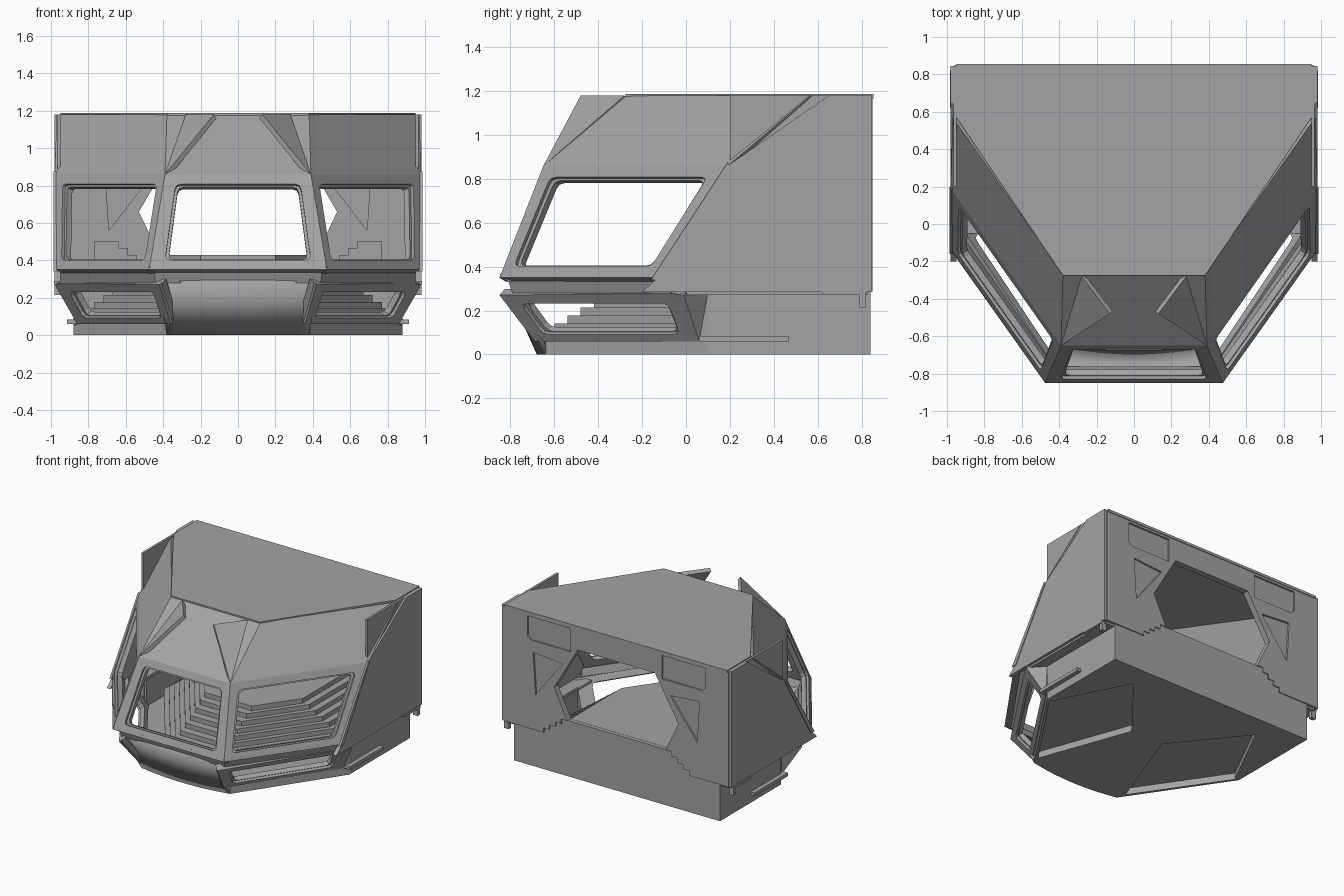
import bpy
import bmesh
from mathutils import Vector
from mathutils.geometry import normal as polygon_normal

default_cube = bpy.data.objects.get("Cube")
if default_cube:
    bpy.data.objects.remove(default_cube, do_unlink=True)

hull_grey = bpy.data.materials.new("hull_grey")
hull_grey.use_nodes = True
colour = (0.37, 0.37, 0.37, 1)
hull_grey.diffuse_color = colour
hull_grey.node_tree.nodes["Principled BSDF"].inputs["Base Color"].default_value = colour

CENTRE = Vector((0, 0.1, 0.6))


def finish(bm, name):
    bmesh.ops.recalc_face_normals(bm, faces=bm.faces[:])
    mesh = bpy.data.meshes.new(name)
    bm.to_mesh(mesh)
    bm.free()
    mesh.materials.append(hull_grey)
    obj = bpy.data.objects.new(name, mesh)
    bpy.context.scene.collection.objects.link(obj)
    return obj


def flip(points):
    return [(-x, y, z) for x, y, z in points]


def plate(name, outline, thickness, holes=(), sink=0):
    """Flat panel with holes, thickened towards the middle of the cabin."""
    outline = [Vector(p) for p in outline]
    direction = polygon_normal(outline)
    if direction.dot(CENTRE - outline[0]) < 0:
        direction.negate()
    bm = bmesh.new()
    for loop in [outline, *holes]:
        ring = [bm.verts.new(Vector(p) + direction * sink) for p in loop]
        for a, b in zip(ring, ring[1:] + ring[:1]):
            bm.edges.new((a, b))
    bmesh.ops.triangle_fill(bm, edges=bm.edges[:], use_beauty=True, normal=direction)
    faces, verts = bm.faces[:], bm.verts[:]
    rim = [tuple(e.verts) for e in bm.edges if len(e.link_faces) == 1]
    back = {v: bm.verts.new(v.co + direction * thickness) for v in verts}
    for face in faces:
        bm.faces.new([back[v] for v in reversed(face.verts)])
    for a, b in rim:
        bm.faces.new((a, b, back[b], back[a]))
    return finish(bm, name)


def pair(name, outline, thickness, holes=(), sink=0):
    plate("left_" + name, outline, thickness, holes, sink)
    plate("right_" + name, flip(outline), thickness, [flip(h) for h in holes], sink)


def box(name, low, high):
    bm = bmesh.new()
    bmesh.ops.create_cube(bm, size=1)
    low, high = Vector(low), Vector(high)
    for v in bm.verts:
        v.co = (low + high) / 2 + v.co * (high - low)
    return finish(bm, name)


def box_pair(name, low, high):
    box("left_" + name, low, high)
    box("right_" + name, (-high[0], *low[1:]), (-low[0], *high[1:]))


def rounded(points, radius):
    """Replace each corner with a short three-point curve."""
    result = []
    points = [Vector(p) for p in points]
    for i, p in enumerate(points):
        a = p + (points[i - 1] - p).normalized() * radius
        b = p + (points[(i + 1) % len(points)] - p).normalized() * radius
        result += [a, (a + b + p * 2) / 4, b]
    return [tuple(p) for p in result]


def quad_hole(quad, left, right, low, high, radius=0.03):
    """Rounded opening given by fractions across a quad (bottom pair, top pair)."""
    a, b, c, d = [Vector(p) for p in quad]

    def at(u, v):
        return a.lerp(b, u).lerp(d.lerp(c, u), v)
    return rounded([at(left, low), at(right, low), at(right, high), at(left, high)], radius)


def window(name, quad, left, right, low, high, both=False):
    make = pair if both else plate
    rim = 0.018
    make(name + "_outer_frame", quad, rim, [quad_hole(quad, left - rim, right + rim, low - rim, high + rim)])
    make(name + "_inner_frame", quad, 0.035, [quad_hole(quad, left, right, low, high)], rim)


def symmetric(half):
    """Close a half outline that runs from one side of the mid plane."""
    return half + [(-a, b) for a, b in reversed(half)]


def at_depth(points, y, side=1):
    return [(x * side, y, z) for x, z in points]


def at_height(points, z, side=1):
    return [(x * side, y, z) for x, y in points]


def across(a, b):
    """Quad spanning the middle: lower edge through a, upper edge through b."""
    return [flip([a])[0], a, b, flip([b])[0]]


# Corner points shared by the faceted hull panels
sill_front, sill_rear = (0.475, -0.85, 0.35), (0.98, -0.14, 0.35)
brow_front, brow_rear = (0.39, -0.65, 0.86), (0.98, 0.19, 0.86)
roof_front, roof_rear = (0.38, -0.27, 1.18), (0.97, 0.57, 1.18)
lip_front, lip_rear = (0.45, -0.81, 0.335), (0.96, -0.09, 0.335)
band_front, band_rear = (0.44, -0.79, 0.28), (0.95, -0.07, 0.28)
pod_top_front, pod_top_rear = (0.42, -0.85, 0.27), (0.98, -0.01, 0.27)
pod_low_front, pod_low_rear = (0.36, -0.69, 0.06), (0.86, 0.06, 0.06)

# Window frames of the main cabin
window("front_window", across(sill_front, brow_front), 0.1, 0.9, 0.12, 0.88)
window("side_window", [sill_front, sill_rear, brow_rear, brow_front], 0.08, 0.91, 0.12, 0.88, True)

# Sloped brow panels and roof
plate("front_brow", across(brow_front, roof_front), 0.035)
pair("side_brow", [brow_front, brow_rear, roof_rear, roof_front], 0.03)
half_roof = [(0.38, -0.275), (0.95, 0.57), (0.95, 0.855)]
plate("roof", at_height(symmetric(half_roof), 1.187), 0.02)
pair("brow_fin", [brow_front, (0.13, -0.48, 1.18), (0.28, -0.28, 1.18)], 0.028)

# Upright side walls, each with a thinner triangular fin set back above the seam
wall = [(-0.14, 0.34), (0.19, 0.86), (0.65, 1.18), (0.845, 1.18), (0.845, 0.285), (-0.2, 0.285)]
pair("side_wall", [(0.98, y, z) for y, z in wall], 0.03)
fin = [(0.2, 0.85), (0.2, 1.18), (0.66, 1.18)]
pair("wall_fin", [(0.966, y, z) for y, z in fin], 0.018)
post = [(-0.16, 0.34), (0.19, 0.875), (0.2, 0.86), (-0.12, 0.34)]
pair("rear_window_post", [(0.986, y, z) for y, z in post], 0.02)
box_pair("wall_foot", (0.94, 0.79, 0.215), (0.98, 0.82, 0.29))
box_pair("wall_foot_rail", (0.94, 0.62, 0.27), (0.985, 0.82, 0.29))

# Rear bulkhead: hexagonal doorway, stepped foot, recessed panels
floor_top, tread, riser = 0.43, 0.05, 0.036
steps = [(0.42, floor_top)]
for i in range(4):
    x, z = steps[-1]
    steps += [(x + tread, z), (x + tread, z - riser)]
foot = steps[-1][1]
doorway = [(0.33, 1.0), (0.53, 0.66)]
arch = symmetric(doorway + steps + [(0.96, foot), (0.96, 1.17)])
triangle = [(0.46, 0.86), (0.71, 0.88), (0.69, 0.56)]
locker = [(0.39, 1.15), (0.76, 1.15), (0.76, 1.0), (0.73, 0.97), (0.39, 0.97)]


def bulkhead_layer(name, y, thickness, cuts):
    holes = [at_depth(c, y, side) for c in cuts for side in (1, -1)]
    plate(name, at_depth(arch, y), thickness, holes)


bulkhead_layer("bulkhead_rear_skin", 0.85, 0.014, [triangle, locker])
bulkhead_layer("bulkhead_core", 0.836, 0.02, [])
bulkhead_layer("bulkhead_inner_skin", 0.816, 0.014, [triangle])
lower_back = symmetric(steps + [(0.88, foot), (0.88, 0)])
plate("lower_back_wall", at_depth(lower_back, 0.842), 0.03)

# Overhanging lip and upright sill band under the windows
plate("front_sill_lip", across(lip_front, sill_front), 0.02)
pair("side_sill_lip", [lip_front, lip_rear, sill_rear, sill_front], 0.02)
plate("front_sill_band", across(band_front, lip_front), 0.03)
pair("side_sill_band", [band_front, band_rear, lip_rear, lip_front], 0.03)

# Lower window pods
window("pod", [pod_low_front, pod_low_rear, pod_top_rear, pod_top_front], 0.1, 0.88, 0.17, 0.8, True)
pair("pod_top", [pod_top_front, pod_top_rear, band_rear, band_front], 0.02)
pair("pod_front_cheek", [pod_low_front, pod_top_front, band_front, (0.36, -0.64, 0.06)], 0.015)
pair("pod_rear_cheek", [pod_low_rear, pod_top_rear, (0.88, 0.1, 0.28), (0.88, 0.1, 0.05)], 0.02)
box_pair("side_rail", (0.86, 0.06, 0.06), (0.915, 0.47, 0.085))

# Curved nose between the pods
bm = bmesh.new()
columns = []
for i in range(17):
    t = i / 8 - 1
    columns.append([bm.verts.new((0.38 * t, -0.68 + 0.04 * t * t, 0)),
                    bm.verts.new((0.43 * t, -0.81 + 0.03 * t * t, 0.29))])
for (a, b), (c, d) in zip(columns, columns[1:]):
    bm.faces.new((a, c, d, b))
nose = finish(bm, "nose")
for face in nose.data.polygons:
    face.use_smooth = True
thicken = nose.modifiers.new("thickness", "SOLIDIFY")
thicken.thickness = 0.02

# Belly plate with two shallow recesses, and lower hull sides
belly = symmetric([(0.15, -0.675), (0.38, -0.64), (0.88, 0.1), (0.88, 0.84)])
recess = [(0.4, -0.57), (0.14, 0.14), (0.56, 0.66), (0.85, 0.09)]
plate("belly", at_height(belly, 0), 0.05, [at_height(recess, 0, side) for side in (1, -1)])
plate("belly_ceiling", at_height(belly, 0.05), 0.015)
lower_side = [(0.1, 0), (0.1, 0.29), (0.84, 0.29), (0.84, 0)]
pair("lower_side", [(0.88, y, z) for y, z in lower_side], 0.03)
box_pair("wall_underside", (0.84, -0.05, 0.27), (0.96, 0.83, 0.287))

# Tiered cabin floor, stepping down towards the front and side windows
for i in range(9):
    width, front, nook = 0.42 + tread * i, -0.12 - 0.06 * i, 0.2
    tier = [(nook, front), (width, front + (width - nook) * 1.4), (width, 0.81)]
    plate("floor_tier", at_height(symmetric(tier), floor_top - riser * (i + 1)), riser)

# Stepped benches against the rear bulkhead
for i in range(3):
    box_pair("rear_bench", (0.54 + tread * i, 0.7, foot), (0.77, 0.81, 0.43 + riser * i))
